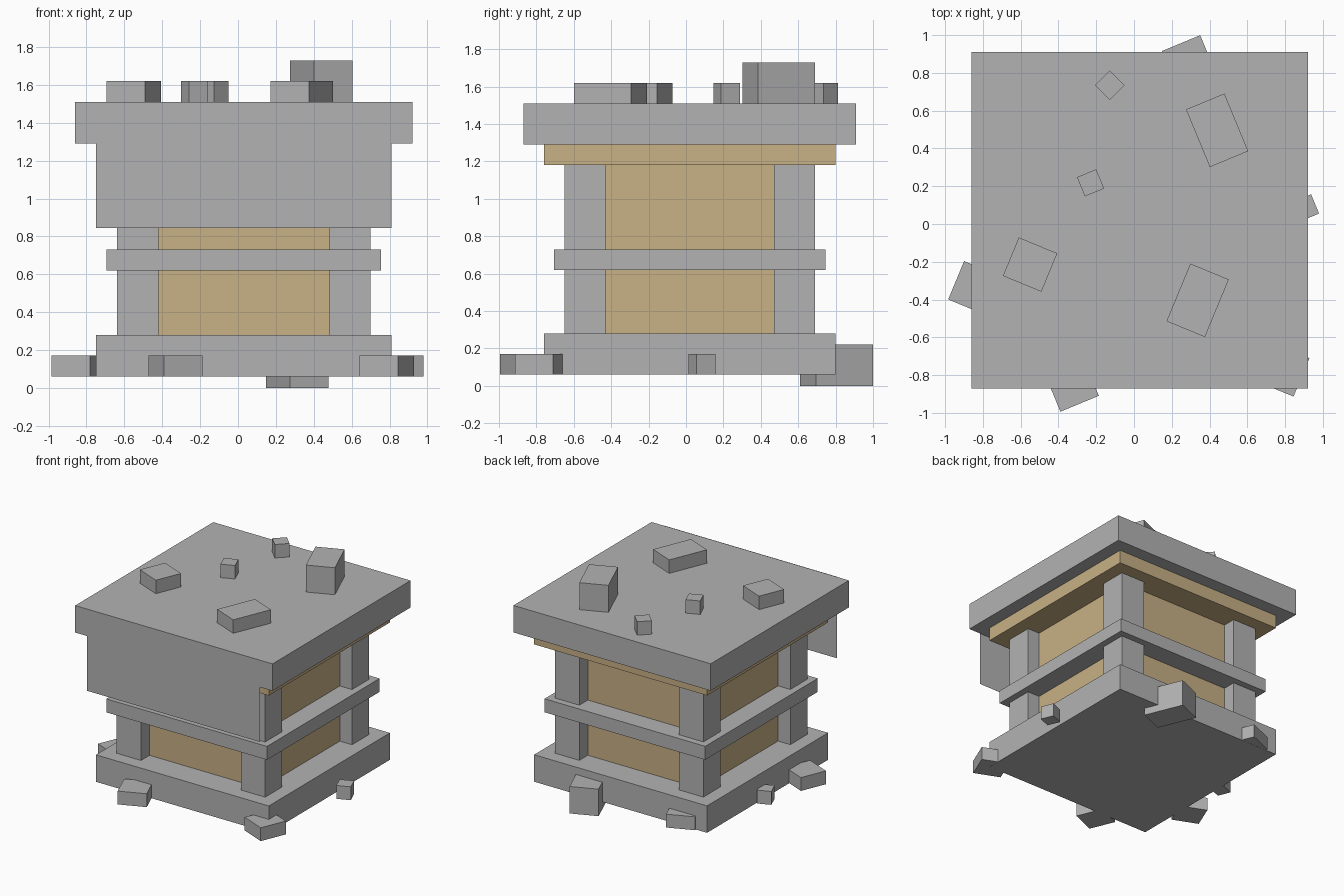
import bpy, math
from mathutils import Matrix

if "Cube" in bpy.data.objects:
    bpy.data.objects.remove(bpy.data.objects["Cube"], do_unlink=True)

CX, CY = 0.03, 0.02  # axis of the tower


def material(name, color):
    m = bpy.data.materials.new(name)
    m.diffuse_color = color
    m.use_nodes = True
    bsdf = m.node_tree.nodes["Principled BSDF"]
    bsdf.inputs["Base Color"].default_value = color
    bsdf.inputs["Roughness"].default_value = 0.9
    return m


stone = material("stone_grey", (0.45, 0.45, 0.45, 1))
sand = material("sand_beige", (0.58, 0.44, 0.24, 1))


def box(name, x, y, sx, sy, z0, z1, mat, angle=0):
    """Box centred on x, y from height z0 to z1, turned about z."""
    bpy.ops.mesh.primitive_cube_add(size=1)
    ob = bpy.context.object
    ob.name = name
    ob.data.transform(Matrix.Diagonal((sx, sy, z1 - z0, 1)))
    ob.location = (x, y, (z0 + z1) / 2)
    ob.rotation_euler.z = math.radians(angle)
    ob.data.materials.append(mat)
    return ob


# Stacked square tiers: name, width, bottom, top, material
for name, w, z0, z1, mat in [
    ("base_slab", 1.56, 0.06, 0.28, stone),
    ("wall_core", 1.12, 0.28, 1.18, sand),
    ("middle_band", 1.45, 0.62, 0.73, stone),
    ("upper_trim", 1.56, 1.18, 1.29, sand),
    ("roof_slab", 1.78, 1.29, 1.51, stone),
]:
    box(name, CX, CY, w, w, z0, z1, mat)

# Corner pillars
for sx, side in ((-1, "right"), (1, "left")):
    for sy, end in ((-1, "front"), (1, "back")):
        box(f"{end}_{side}_pillar", CX + sx * 0.56, CY + sy * 0.56,
            0.22, 0.22, 0.28, 1.18, stone)

# Thin hanging panel on the front of the roof
bpy.ops.mesh.primitive_plane_add(size=1)
panel = bpy.context.object
panel.name = "front_panel"
panel.data.transform(Matrix.Rotation(math.pi / 2, 4, "X"))
panel.data.transform(Matrix.Diagonal((1.56, 1, 0.665, 1)))
panel.location = (CX, -0.873, 1.1775)
panel.data.materials.append(stone)

# Loose blocks: x, y, width, depth, height, angle
roof_blocks = [
    (-0.55, -0.215, 0.22, 0.22, 0.11, -22.5),
    (-0.23, 0.218, 0.11, 0.11, 0.11, 22.5),
    (-0.128, 0.735, 0.11, 0.11, 0.11, 45),
    (0.44, 0.496, 0.22, 0.33, 0.22, 22.5),
    (0.337, -0.404, 0.22, 0.33, 0.11, -22.5),
]
for i, (x, y, w, d, h, a) in enumerate(roof_blocks, 1):
    box(f"roof_block_{i}", x, y, w, d, 1.51, 1.51 + h, stone, a)

# Rubble around the base: x, y, width, depth, bottom, top, angle
base_blocks = [
    (-0.84, -0.34, 0.22, 0.22, 0.06, 0.17, -22.5),
    (-0.33, -0.85, 0.22, 0.22, 0.06, 0.17, 22.5),
    (0.785, -0.77, 0.22, 0.22, 0.06, 0.17, -22.5),
    (0.908, 0.085, 0.11, 0.11, 0.06, 0.17, 22.5),
    (0.312, 0.805, 0.22, 0.33, 0.0, 0.22, 22.5),
    (-0.51, 0.755, 0.22, 0.22, 0.06, 0.17, 22.5),
    (-0.788, 0.098, 0.11, 0.11, 0.06, 0.17, 22.5),
]
for i, (x, y, w, d, z0, z1, a) in enumerate(base_blocks, 1):
    # tiny lift keeps undersides from overlapping the slab's underside
    z = z0 + 0.001 if z0 else z0
    box(f"base_block_{i}", x, y, w, d, z, z1, stone, a)
